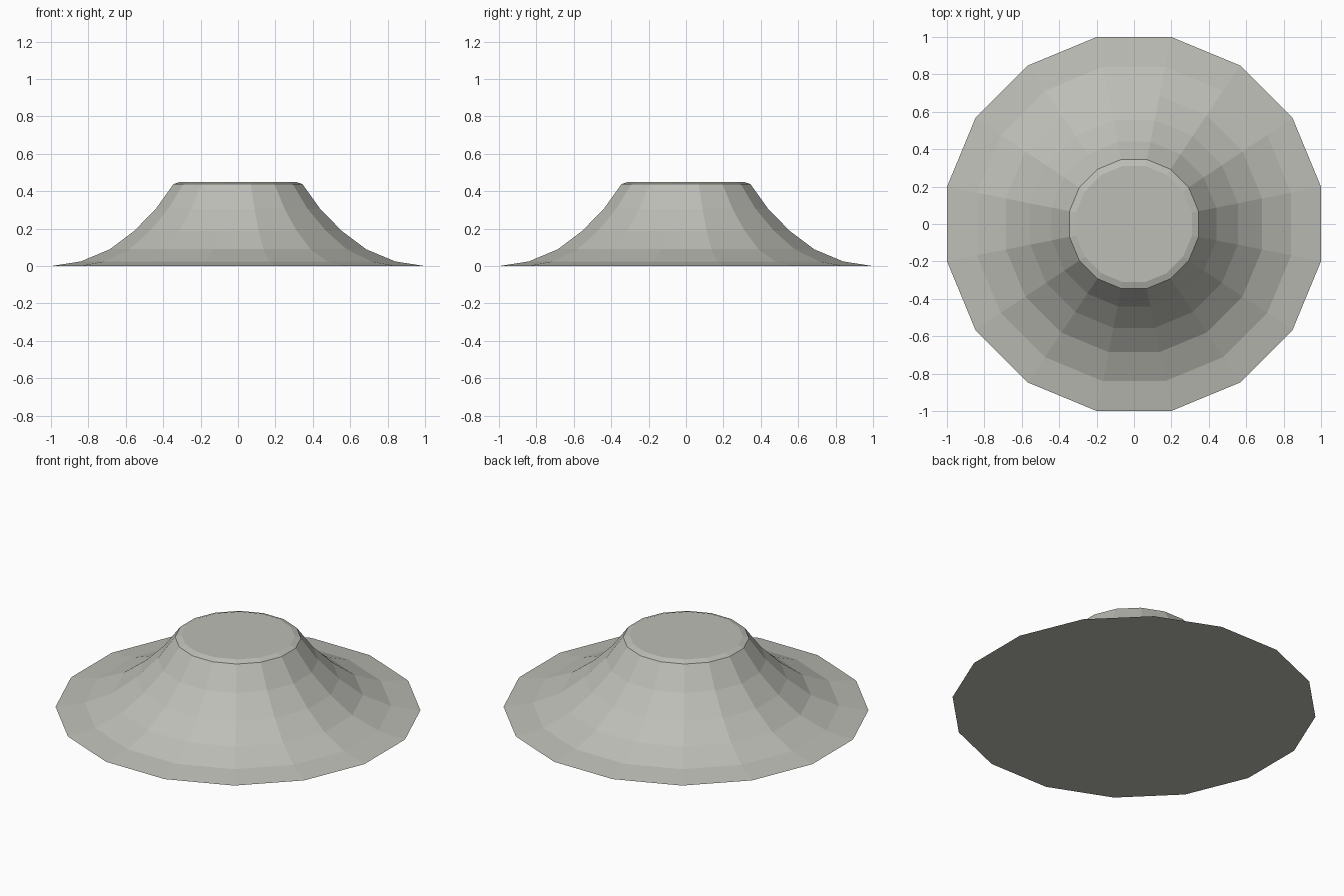
import bpy
import bmesh
import math

cube = bpy.data.objects.get("Cube")
if cube:
    bpy.data.objects.remove(cube, do_unlink=True)

SIDES = 16

# Flared profile from base rim to bevelled top: (flat-side radius, height)
PROFILE = [(1.0, 0.0), (0.84, 0.025), (0.685, 0.09), (0.555, 0.188),
           (0.44, 0.305), (0.345, 0.438), (0.31, 0.45)]


def make_material(name, color):
    mat = bpy.data.materials.new(name)
    mat.use_nodes = True
    mat.diffuse_color = color
    mat.node_tree.nodes["Principled BSDF"].inputs["Base Color"].default_value = color
    return mat


def add_ring(bm, radius, height):
    corner = radius / math.cos(math.pi / SIDES)
    angles = [(i + 0.5) * math.tau / SIDES for i in range(SIDES)]
    return [bm.verts.new((corner * math.cos(a), corner * math.sin(a), height))
            for a in angles]


# Flared body, closed above and below
bm = bmesh.new()
rings = [add_ring(bm, r, z) for r, z in PROFILE]
for low, high in zip(rings, rings[1:]):
    for i in range(SIDES):
        j = (i + 1) % SIDES
        bm.faces.new((low[i], low[j], high[j], high[i]))
bm.faces.new(rings[-1])
bm.faces.new(rings[0][::-1])

mesh = bpy.data.meshes.new("flared_mound")
bm.to_mesh(mesh)
bm.free()
mesh.materials.append(make_material("warm grey", (0.51, 0.515, 0.47, 1.0)))
mound = bpy.data.objects.new("flared_mound", mesh)
bpy.context.collection.objects.link(mound)
